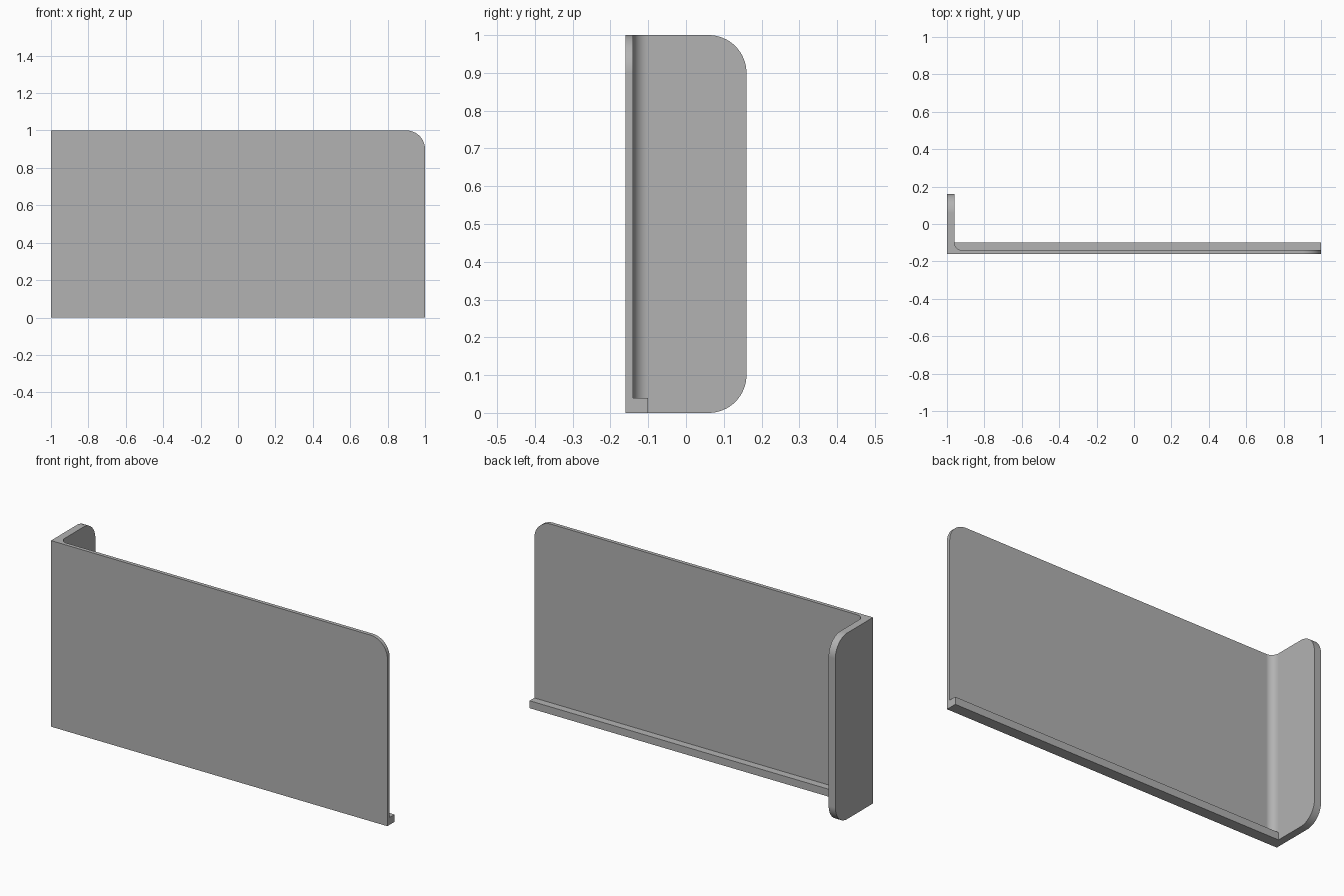
import bpy, bmesh, math

cube = bpy.data.objects.get("Cube")
if cube:
    bpy.data.objects.remove(cube, do_unlink=True)

grey = bpy.data.materials.new("light grey")
grey.use_nodes = True
COLOR = (0.448, 0.448, 0.448, 1)
grey.diffuse_color = COLOR
grey.node_tree.nodes["Principled BSDF"].inputs["Base Color"].default_value = COLOR


def arc(cx, cy, r, start, end, steps=16):
    """Points along a circular arc, angles in degrees."""
    angles = [math.radians(start + (end - start) * i / steps) for i in range(steps + 1)]
    return [(cx + r * math.cos(a), cy + r * math.sin(a)) for a in angles]


def prism(name, outline, axis, low, high):
    """Extrude a 2D outline along the given axis between two limits."""
    place = {"x": lambda u, v, w: (w, u, v),
             "y": lambda u, v, w: (u, w, v),
             "z": lambda u, v, w: (u, v, w)}[axis]
    bm = bmesh.new()
    base = [bm.verts.new(place(u, v, low)) for u, v in outline]
    top = [bm.verts.new(place(u, v, high)) for u, v in outline]
    bm.faces.new(base)
    bm.faces.new(top)
    for i in range(len(base)):
        j = (i + 1) % len(base)
        bm.faces.new((base[i], base[j], top[j], top[i]))
    bmesh.ops.recalc_face_normals(bm, faces=bm.faces)
    mesh = bpy.data.meshes.new(name)
    bm.to_mesh(mesh)
    bm.free()
    mesh.materials.append(grey)
    obj = bpy.data.objects.new(name, mesh)
    bpy.context.collection.objects.link(obj)
    return obj


def cut(target, cutter):
    """Subtract the cutter and discard it."""
    cutter.hide_render = True
    mod = target.modifiers.new("cut", "BOOLEAN")
    mod.operation = "DIFFERENCE"
    mod.solver = "EXACT"
    mod.object = cutter
    bpy.ops.object.modifier_apply(modifier=mod.name)
    bpy.data.objects.remove(cutter, do_unlink=True)


FRONT, BACK = -0.16, 0.16     # depth limits
WALL = -0.96                  # inner face of the end wall
PANEL = -0.14                 # rear face of the panel
LEDGE = -0.10                 # rear face of the bottom ledge
R, FILLET = 0.1, 0.04

# Solid stock with the rounded end wall silhouette
side = ([(FRONT, 0)] + arc(BACK - R, R, R, -90, 0)
        + arc(BACK - R, 1 - R, R, 0, 90) + [(FRONT, 1)])
bracket = prism("angled_panel_with_ledge", side, "x", -1, 1)
bpy.ops.object.select_all(action="DESELECT")
bpy.context.view_layer.objects.active = bracket
bracket.select_set(True)

# Space behind the panel, above the ledge, with a filleted inner corner
space = arc(WALL + FILLET, PANEL + FILLET, FILLET, 180, 270) + [
    (1.1, PANEL), (1.1, 0.3), (WALL, 0.3)]
cut(bracket, prism("space_cutter", space, "z", 0.04, 1.1))

# Space behind the ledge
behind = [(WALL, LEDGE), (1.1, LEDGE), (1.1, 0.3), (WALL, 0.3)]
cut(bracket, prism("ledge_cutter", behind, "z", -0.1, 0.04))

# Rounded upper corner of the panel
corner = arc(1 - R, 1 - R, R, 0, 90) + [(1 - R, 1.1), (1.1, 1.1), (1.1, 1 - R)]
cut(bracket, prism("corner_cutter", corner, "y", -0.3, 0.3))

# Smooth rounds, crisp edges
bpy.ops.object.shade_smooth_by_angle(angle=math.radians(30))
weighted = bracket.modifiers.new("weighted normals", "WEIGHTED_NORMAL")
weighted.keep_sharp = True
